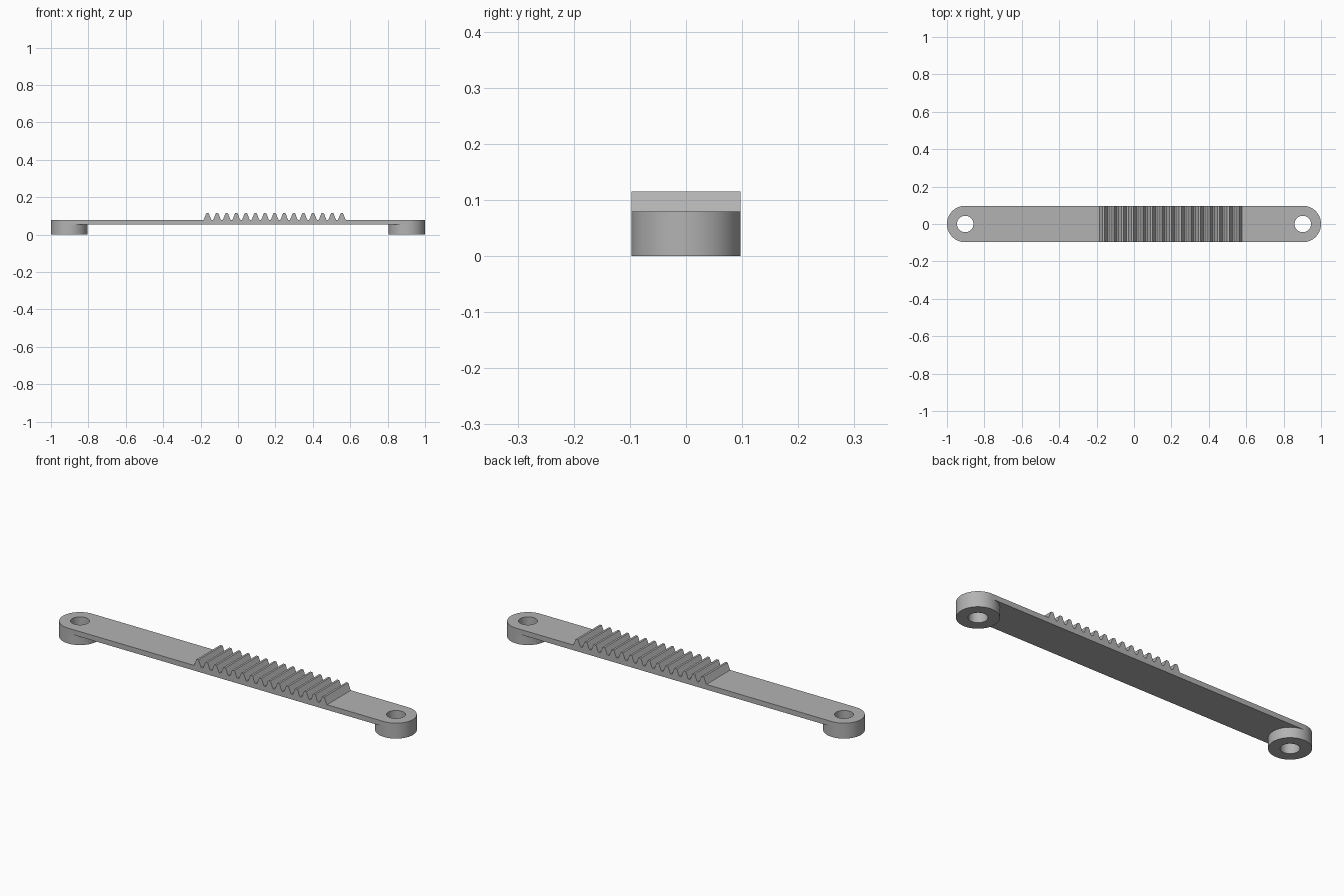
import bpy
import bmesh
from math import pi, cos, sin, radians

if "Cube" in bpy.data.objects:
    bpy.data.objects.remove(bpy.data.objects["Cube"], do_unlink=True)

R, HOLE, CX = 0.0975, 0.044, 0.9025     # end radius, bore radius, bore position
Z0, Z1, Z2 = 0.0, 0.053, 0.0795         # boss bottom, bar bottom, bar top
TEETH, PITCH, MID = 15, 0.0513, 0.196   # rack teeth
SEG = 32                                # segments per half circle

bm = bmesh.new()


def face(points):
    return bm.faces.new([bm.verts.new(p) for p in points])


def arc(side, radius, start):
    """Half circle around one bore; side is -1 or 1."""
    return [(side * (CX + radius * cos(start + pi * i / SEG)),
             radius * sin(start + pi * i / SEG)) for i in range(SEG + 1)]


def wall(path, low, high):
    for a, b in zip(path, path[1:]):
        face([(*a, low), (*b, low), (*b, high), (*a, high)])


def strip(inner, outer, z):
    for i in range(SEG):
        face([(*p, z) for p in (inner[i], inner[i + 1], outer[i + 1], outer[i])])


# Bored bosses with rounded bar ends
for side in (-1, 1):
    for start, outward in ((-pi / 2, True), (pi / 2, False)):
        outer, inner = arc(side, R, start), arc(side, HOLE, start)
        wall(outer, Z0, Z1)
        wall(inner, Z0, Z1)
        wall(inner, Z1, Z2)
        if outward:
            wall(outer, Z1, Z2)
        strip(inner, outer, Z0)
        strip(inner, outer, Z2)

# Tooth outline along the rack, with small root fillets and eased tips
half = [(-0.0215, 0), (-0.0185, 0.004), (-0.0078, 0.032), (-0.0055, 0.035)]
tooth = half + [(-x, z) for x, z in reversed(half)]
profile = [(MID + (i - (TEETH - 1) / 2) * PITCH + x, Z2 + z)
           for i in range(TEETH) for x, z in tooth]

# Tooth flanks, tips and root floors
for (xa, za), (xb, zb) in zip(profile, profile[1:]):
    face([(xa, -R, za), (xb, -R, zb), (xb, R, zb), (xa, R, za)])

# Flat top on both sides of the rack, and the underside between the bosses
left, right = arc(-1, R, pi / 2), arc(1, R, pi / 2)
for curve, x in ((left, profile[0][0]), (right, profile[-1][0])):
    face([(*p, Z2) for p in curve] + [(x, -R, Z2), (x, R, Z2)])
face([(*p, Z1) for p in left] + [(*p, Z1) for p in reversed(right)])

# Long sides, carrying the tooth outline
for y in (-R, R):
    face([(-CX, y, Z1), (-CX, y, Z2)] + [(x, y, z) for x, z in profile]
         + [(CX, y, Z2), (CX, y, Z1)])

bmesh.ops.remove_doubles(bm, verts=bm.verts, dist=0.00002)
bmesh.ops.recalc_face_normals(bm, faces=bm.faces)
mesh = bpy.data.meshes.new("rack_bar")
bm.to_mesh(mesh)
bm.free()
rack = bpy.data.objects.new("rack_bar", mesh)
bpy.context.collection.objects.link(rack)

# Plain grey material
grey = bpy.data.materials.new("plain_grey")
grey.use_nodes = True
colour = (0.45, 0.45, 0.45, 1)
grey.diffuse_color = colour
grey.node_tree.nodes["Principled BSDF"].inputs["Base Color"].default_value = colour
mesh.materials.append(grey)

# Smooth curved walls, crisp edges
bpy.ops.object.select_all(action="DESELECT")
rack.select_set(True)
bpy.context.view_layer.objects.active = rack
bpy.ops.object.shade_smooth_by_angle(angle=radians(25))
